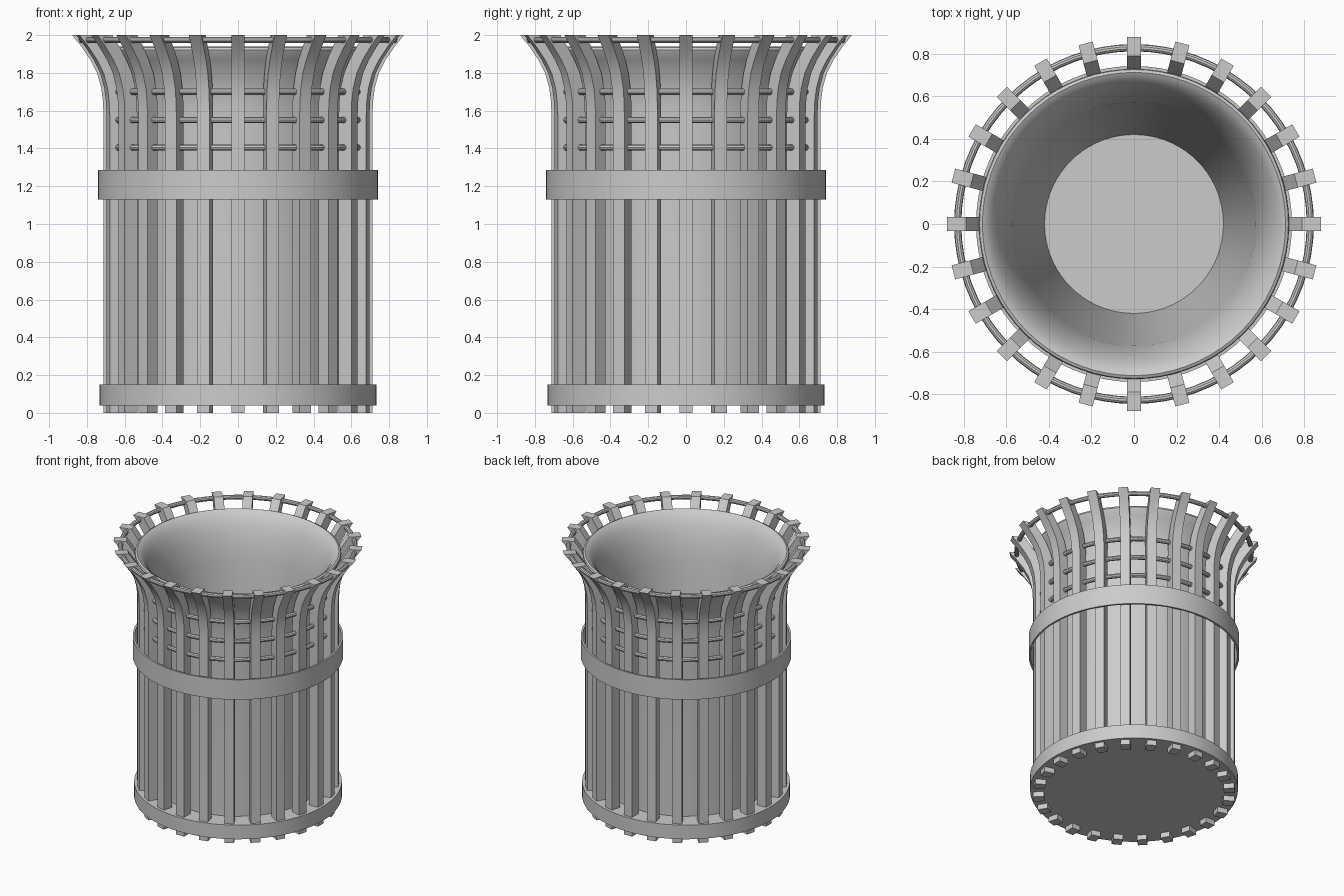
import bpy, bmesh, math

if "Cube" in bpy.data.objects:
    bpy.data.objects.remove(bpy.data.objects["Cube"])

SLATS = 24


def finish(name, bm, smooth=True):
    bmesh.ops.remove_doubles(bm, verts=bm.verts, dist=1e-5)
    bmesh.ops.recalc_face_normals(bm, faces=bm.faces)
    me = bpy.data.meshes.new(name)
    bm.to_mesh(me)
    bm.free()
    ob = bpy.data.objects.new(name, me)
    bpy.context.collection.objects.link(ob)
    if smooth:
        bpy.ops.object.select_all(action='DESELECT')
        ob.select_set(True)
        bpy.context.view_layer.objects.active = ob
        bpy.ops.object.shade_smooth_by_angle(angle=math.radians(35))
    return ob


def lathe(name, profile, closed=False, steps=72):
    """Spin an (r, z) profile about the z axis."""
    bm = bmesh.new()
    vs = [bm.verts.new((r, 0, z)) for r, z in profile]
    pairs = list(zip(vs, vs[1:]))
    if closed:
        pairs.append((vs[-1], vs[0]))
    es = [bm.edges.new(p) for p in pairs]
    bmesh.ops.spin(bm, geom=vs + es, cent=(0, 0, 0), axis=(0, 0, 1),
                   angle=2 * math.pi, steps=steps)
    return finish(name, bm)


def hoop(name, radius, z, wire):
    pts = [(radius + wire * math.cos(i * math.pi / 5),
            z + wire * math.sin(i * math.pi / 5)) for i in range(10)]
    lathe(name, pts, closed=True)


# Liner: rounded flared lip, tapered inner bucket and floor
lathe("liner", [
    (0, 0.06), (0.585, 0.06), (0.585, 0.15), (0.595, 1.50), (0.603, 1.62),
    (0.622, 1.72), (0.657, 1.81), (0.695, 1.87), (0.722, 1.905),
    (0.729, 1.922), (0.725, 1.935), (0.712, 1.941), (0.694, 1.932),
    (0.668, 1.905), (0.640, 1.86), (0.612, 1.79), (0.588, 1.70),
    (0.572, 1.61), (0.56, 1.50), (0.42, 0.15), (0, 0.15)])

# Base plate and thin middle band
lathe("base", [(0, 0.04), (0.733, 0.04), (0.733, 0.15), (0, 0.15)])
lathe("middle_band", [(0.728, 1.13), (0.742, 1.13), (0.742, 1.285),
                      (0.728, 1.285)], closed=True)

# Thin wire hoops between the slats
for i, z in enumerate((1.405, 1.55, 1.70)):
    hoop(f"wire_hoop_{i + 1}", 0.665, z, 0.017)
hoop("top_hoop", 0.828, 1.975, 0.017)

# Upright slats: outer and inner edge radius at each height
side = [(0.712, 0.635, 0.0), (0.712, 0.635, 1.58), (0.715, 0.638, 1.65),
        (0.724, 0.647, 1.72), (0.746, 0.668, 1.80), (0.782, 0.702, 1.87),
        (0.830, 0.746, 1.94), (0.878, 0.788, 2.0)]
bm = bmesh.new()
for n in range(SLATS):
    a = 2 * math.pi * n / SLATS
    c, s = math.cos(a), math.sin(a)
    rings = []
    for ro, ri, z in side:
        rings.append([bm.verts.new((r * c - w * s, r * s + w * c, z))
                      for r, w in ((ro, -.034), (ro, .034), (ri, .034), (ri, -.034))])
    for lo, hi in zip(rings, rings[1:]):
        for k in range(4):
            j = (k + 1) % 4
            bm.faces.new((lo[k], lo[j], hi[j], hi[k]))
    bm.faces.new(rings[0][::-1])
    bm.faces.new(rings[-1])
finish("slats", bm)
